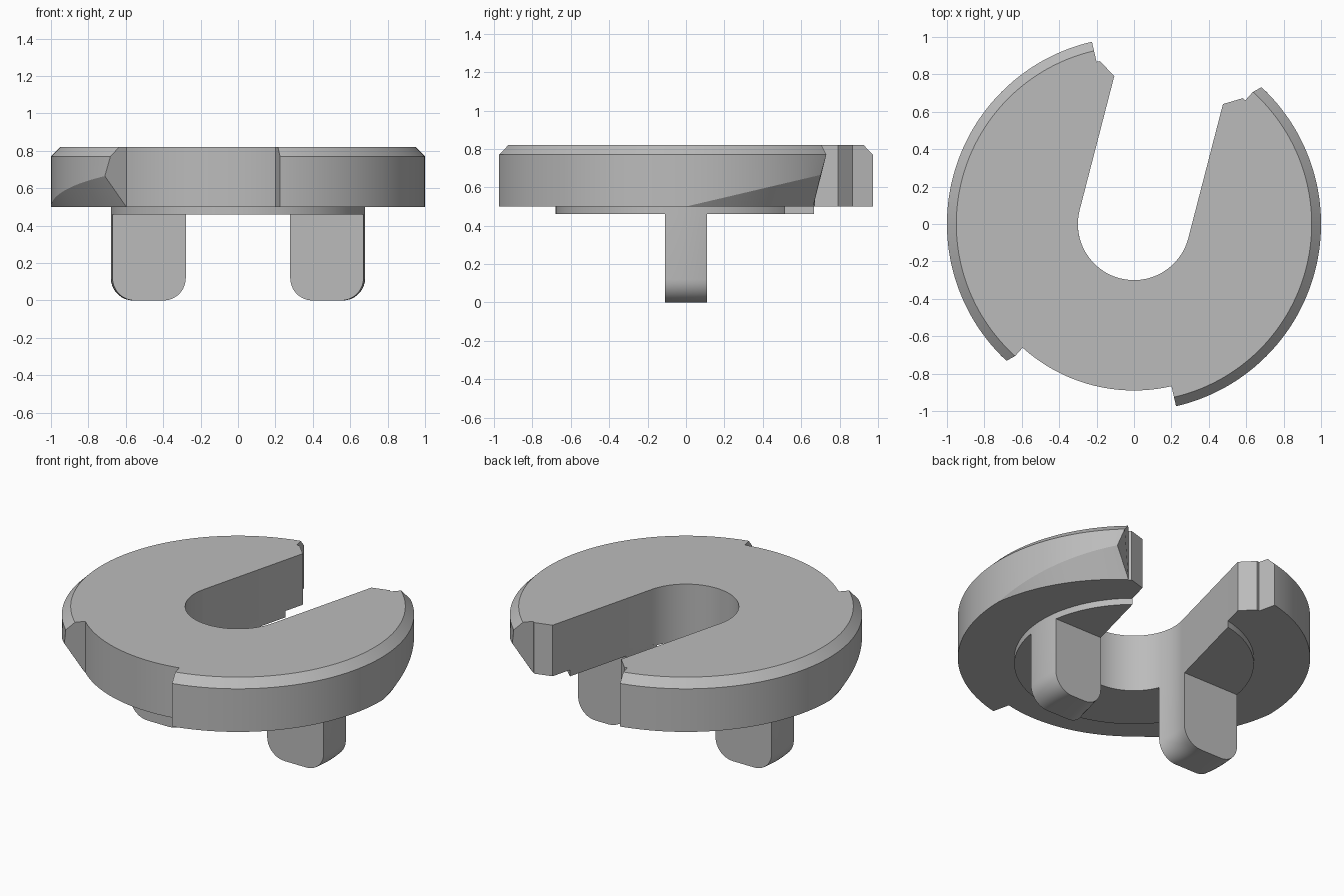
import bpy
import bmesh
from math import sin, cos, radians, degrees, asin, sqrt, pi

cube = bpy.data.objects.get("Cube")
if cube:
    bpy.data.objects.remove(cube, do_unlink=True)

grey = bpy.data.materials.new("plain_grey")
grey.use_nodes = True
grey.diffuse_color = (0.5, 0.5, 0.5, 1)
grey.node_tree.nodes["Principled BSDF"].inputs["Base Color"].default_value = (0.5, 0.5, 0.5, 1)

SLOT = 75.5          # direction the slot opens towards, in degrees
BORE = 0.3           # bore radius and half width of the slot
HUB, RIM, BOSS = 0.89, 1.0, 0.68
BOTTOM, TOP, BOSS_Z = 0.5, 0.82, 0.46


def loft(name, sections):
    """Closed solid through rings of equal point count, capped at both ends."""
    bm = bmesh.new()
    rings = [[bm.verts.new(p) for p in ring] for ring in sections]
    n = len(rings[0])
    for a, b in zip(rings, rings[1:]):
        for i in range(n):
            j = (i + 1) % n
            bm.faces.new((a[i], a[j], b[j], b[i]))
    bm.faces.new(rings[0])
    bm.faces.new(rings[-1])
    bmesh.ops.remove_doubles(bm, verts=bm.verts, dist=0.0001)
    bmesh.ops.recalc_face_normals(bm, faces=bm.faces)
    mesh = bpy.data.meshes.new(name)
    bm.to_mesh(mesh)
    bm.free()
    mesh.materials.append(grey)
    ob = bpy.data.objects.new(name, mesh)
    bpy.context.collection.objects.link(ob)
    bpy.ops.object.select_all(action='DESELECT')
    ob.select_set(True)
    bpy.context.view_layer.objects.active = ob
    bpy.ops.object.shade_smooth_by_angle(angle=radians(25))
    return ob


def polar(r, deg):
    return r * cos(radians(deg)), r * sin(radians(deg))


def slot_point(along, side):
    """Point given by distance along the slot and offset to its left."""
    c, s = polar(1, SLOT)
    return along * c - side * s, along * s + side * c


def c_plate(name, arc, tip_left, tip_right, z0, z1):
    """Slotted plate: outer arc, tips beside the slot, then the bore."""
    bore = [polar(BORE, SLOT - 90 - 3 * i) for i in range(61)]
    outline = tip_left + arc + tip_right + bore
    loft(name, [[(x, y, z) for x, y in outline] for z in (z0, z1)])


# Main slotted plate with clipped corners at the slot mouth
half = 27.5
arc = [polar(HUB, SLOT + half + i) for i in range(306)]
c_plate("slotted_plate", arc,
        [slot_point(0.74, BORE), slot_point(0.797, 0.395)],
        [slot_point(0.797, -0.395), slot_point(0.74, -BORE)], BOTTOM, TOP)

# Thin boss below the plate
edge = degrees(asin(BORE / BOSS))
sweep = 360 - 2 * edge
arc = [polar(BOSS, SLOT + edge + sweep * i / 150) for i in range(151)]
c_plate("lower_boss", arc, [], [], BOSS_Z, BOTTOM)


# Two raised rim lobes, chamfered on top, with a rising ramp below one end
def lobe_section(a, turn):
    lead = min(max((a - 38) / 10, 0), 1)
    rise = lambda deg: 0.235 * max(0, sin(radians(deg)))
    low = a - 3.4 * lead
    profile = [(HUB, a, BOTTOM),
               (RIM - 0.62 * rise(a), a, BOTTOM),
               (RIM, low, BOTTOM + rise(low)),
               (RIM, a - lead, TOP - 0.05),
               (RIM - 0.05, a, TOP),
               (HUB, a, TOP)]
    return [(*polar(r, deg + turn), z) for r, deg, z in profile]


for name, turn in (("left_rim_lobe", 0), ("right_rim_lobe", 180)):
    loft(name, [lobe_section(-77 + i, turn) for i in range(126)])


# Two legs with rounded lower corners, following the bore, slot and boss
def leg_section(y, side):
    c, s = polar(1, SLOT)
    inner = sqrt(BORE ** 2 - y * y)
    if y > -side * BORE * c:
        inner = (BORE + side * c * y) / s
    outer = sqrt(BOSS ** 2 - y * y)
    rad = 0.12
    pts = [(inner, BOSS_Z + 0.01)]
    for cx, start in ((inner + rad, pi), (outer - rad, 1.5 * pi)):
        for i in range(10):
            t = start + i * pi / 18
            pts.append((cx + rad * cos(t), rad + rad * sin(t)))
    pts.append((outer, BOSS_Z + 0.01))
    return [(side * x, y, z) for x, z in pts]


for name, side in (("left_leg", 1), ("right_leg", -1)):
    loft(name, [leg_section(-0.11 + 0.22 * i / 12, side) for i in range(13)])
